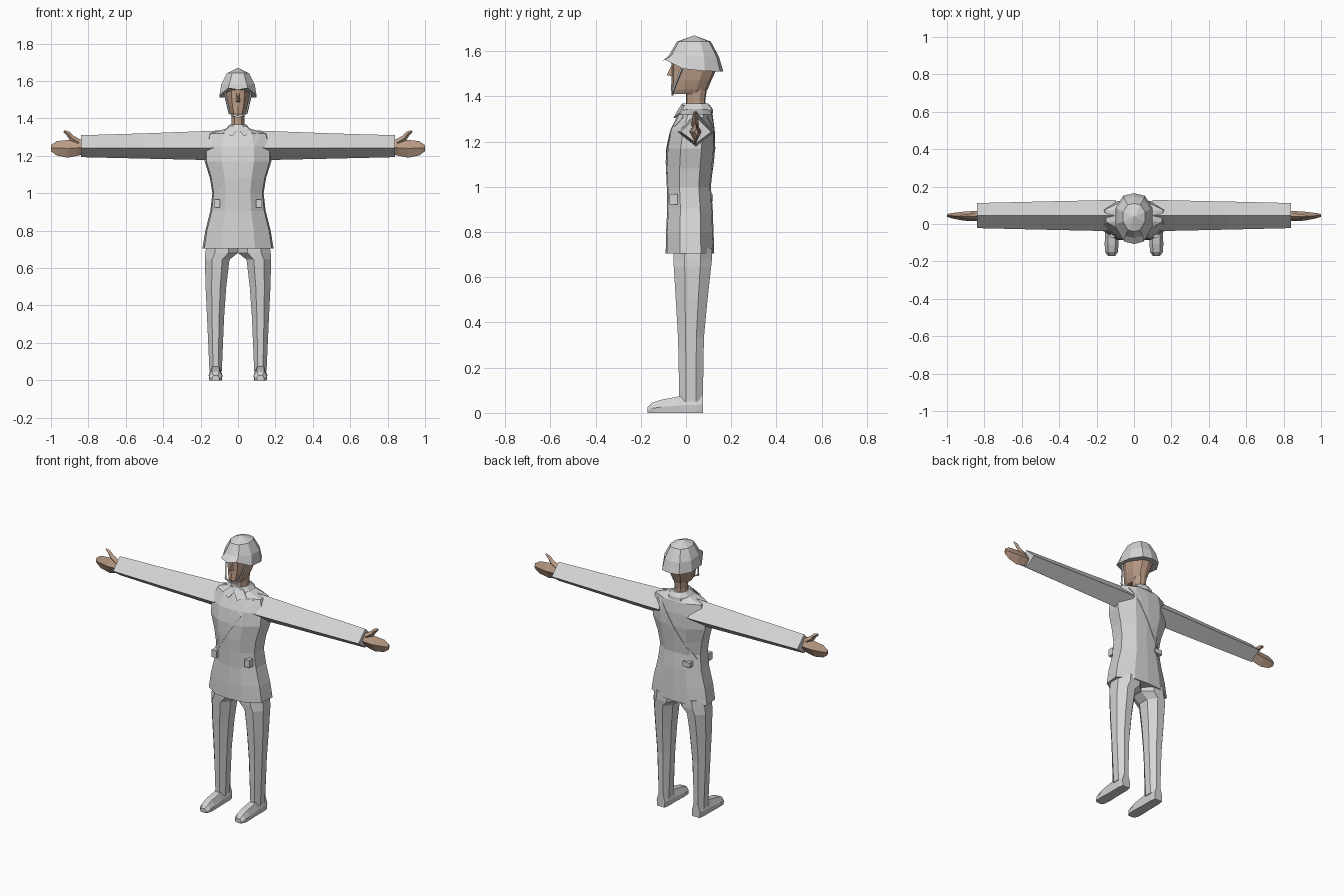
import bpy, bmesh, math
from mathutils import Vector
from mathutils.bvhtree import BVHTree

if "Cube" in bpy.data.objects:
    bpy.data.objects.remove(bpy.data.objects["Cube"])


def material(name, rgb):
    m = bpy.data.materials.new(name)
    m.diffuse_color = (*rgb, 1)
    m.use_nodes = True
    m.node_tree.nodes["Principled BSDF"].inputs["Base Color"].default_value = m.diffuse_color
    return m


CLOTH = material("light_grey_cloth", (0.66, 0.66, 0.66))
SKIN = material("tan_skin", (0.49, 0.33, 0.24))


def finish(name, bm, mat):
    bmesh.ops.recalc_face_normals(bm, faces=bm.faces)
    me = bpy.data.meshes.new(name)
    bm.to_mesh(me)
    bm.free()
    me.materials.append(mat)
    ob = bpy.data.objects.new(name, me)
    bpy.context.collection.objects.link(ob)
    return ob


def loft(name, rings, mat, caps=True):
    """Skin a list of closed rings; a ring of one point makes a tip."""
    bm = bmesh.new()
    vs = [[bm.verts.new(p) for p in r] for r in rings]
    for a, b in zip(vs, vs[1:]):
        n = max(len(a), len(b))
        for i in range(n):
            j = (i + 1) % n
            if len(b) == 1:
                bm.faces.new((a[i], a[j], b[0]))
            else:
                bm.faces.new((a[i], a[j], b[j], b[i]))
    if caps:
        for r in (vs[0], vs[-1]):
            if len(r) > 2:
                bm.faces.new(r)
    return finish(name, bm, mat)


def mirror_profile(half):
    return half + [(-x, y) for x, y in half[-2:0:-1]]


# Ten-sided body outlines: front centre round to back centre
BODY = mirror_profile([(0, -1), (.48, -.95), (.95, -.42), (1, .45), (.5, .95), (0, 1)])
HEAD = mirror_profile([(0, -1), (.5, -.9), (.95, -.3), (.95, .4), (.55, .9), (0, 1)])
LEG = [(math.cos(a) * 1.07, math.sin(a) * 1.07)
       for a in (math.pi / 8 + i * math.pi / 4 for i in range(8))]


def ring(profile, z, x0, x1, y0, y1):
    cx, cy, hx, hy = (x0 + x1) / 2, (y0 + y1) / 2, (x1 - x0) / 2, (y1 - y0) / 2
    return [(cx + px * hx, cy + py * hy, z) for px, py in profile]


def stack(profile, rows):
    return [ring(profile, z, -h, h, y0, y1) for z, h, y0, y1 in rows]


def box(name, c, size, mat):
    bm = bmesh.new()
    bmesh.ops.create_cube(bm, size=1)
    for v in bm.verts:
        v.co = Vector(c) + Vector(a * b for a, b in zip(v.co, size))
    return finish(name, bm, mat)


def beam(name, p, q, w, mat):
    """Thin square bar between two points."""
    p, q = Vector(p), Vector(q)
    rot = (q - p).to_track_quat('Z', 'Y')
    sq = [rot @ Vector((a * w, b * w, 0)) for a, b in ((-1, -1), (1, -1), (1, 1), (-1, 1))]
    return loft(name, [[p + o for o in sq], [q + o for o in sq]], mat)


# Tunic
tunic = loft("tunic", stack(BODY, [
    (.705, .19, -.09, .125), (.80, .175, -.088, .122), (.905, .148, -.083, .118),
    (1.0, .137, -.085, .11), (1.08, .15, -.088, .118), (1.17, .178, -.085, .127),
    (1.25, .178, -.07, .127), (1.32, .155, -.035, .118), (1.345, .065, -.015, .1)]), CLOTH)

# Collar band and its two front points
loft("collar", stack(HEAD, [(1.325, .078, -.035, .12), (1.345, .068, -.032, .118),
                            (1.368, .045, -.018, .1)]), CLOTH)
for s in (-1, 1):
    loft("collar_point", [[(0, -.034, 1.345), (s * .03, -.055, 1.305), (s * .08, -.03, 1.325),
                           (s * .04, -.01, 1.362)],
                          [(0, -.028, 1.345), (s * .03, -.046, 1.305), (s * .08, -.022, 1.325),
                           (s * .04, -.004, 1.362)]], CLOTH)

# Neck and head
loft("neck", stack(HEAD, [(1.32, .042, -.005, .09), (1.38, .036, .0, .085),
                          (1.45, .04, .0, .095)]), SKIN)
loft("head", stack(HEAD, [(1.41, .034, -.06, .08), (1.43, .046, -.067, .095),
                          (1.47, .06, -.064, .112), (1.52, .068, -.064, .135),
                          (1.56, .07, -.066, .138), (1.60, .06, -.055, .125)]), SKIN)
loft("nose", [[(-.014, -.055, 1.487), (.014, -.055, 1.487), (.007, -.06, 1.545),
               (-.007, -.06, 1.545)], [(0, -.085, 1.494)]], SKIN)

# Helmet with a raised brim in front and a lower neck guard
rim_z = [1.553, 1.562, 1.522, 1.512, 1.51, 1.51]
rim = ring(HEAD, 0, -.105, .105, -.107, .165)
rim = [(x, y, z) for (x, y, _), z in zip(rim, rim_z + rim_z[-2:0:-1])]
crown = [(x, y, z - .06 * max(0, y - .03)) for x, y, z in ring(HEAD, 1.582, -.094, .094, -.075, .146)]
loft("helmet", [rim, crown, ring(HEAD, 1.642, -.062, .062, -.04, .11), [(0, .037, 1.67)]], CLOTH)

# Chin strap
for s in (-1, 1):
    beam("chin_strap_side", (s * .072, -.012, 1.54), (s * .045, -.058, 1.425), .004, CLOTH)
    beam("chin_strap_lower", (s * .045, -.058, 1.425), (0, -.06, 1.408), .004, CLOTH)


def diamond(x, cy, cz, hy, zb, zt):
    return [(x, cy - hy, cz), (x, cy, zt), (x, cy + hy, cz), (x, cy, zb)]


for s, side in ((-1, "right"), (1, "left")):
    # Sleeve: long four-sided bar standing on its edge
    loft(side + "_sleeve", [diamond(s * x, .045, 1.243, hy, zb, zt) for x, hy, zb, zt in (
        (.10, .082, 1.175, 1.335), (.18, .082, 1.178, 1.332), (.50, .075, 1.185, 1.32),
        (.84, .067, 1.193, 1.31))], CLOTH)

    # Hand and bent thumb
    loft(side + "_hand", [diamond(s * x, cy, cz, hy, zb, zt) for x, cy, cz, hy, zb, zt in (
        (.82, .042, 1.245, .026, 1.21, 1.28), (.86, .042, 1.243, .027, 1.20, 1.288),
        (.91, .042, 1.24, .024, 1.19, 1.285), (.97, .044, 1.242, .015, 1.202, 1.278),
        (1.0, .046, 1.242, .007, 1.225, 1.258))], SKIN)
    thumb = []
    for x, z, r in ((.85, 1.27, .016), (.89, 1.295, .014), (.908, 1.318, .011), (.93, 1.332, .005)):
        thumb.append([(s * (x - r * .6), .04, z + r), (s * x, .04 - r, z),
                      (s * (x + r * .6), .04, z - r), (s * x, .04 + r, z)])
    loft(side + "_thumb", thumb, SKIN)

    # Trouser leg, meeting the other one at the crotch
    rows = [(.73, 0, .168, -.055, .115), (.68, 0, .176, -.057, .116), (.645, .045, .178, -.055, .112),
            (.50, .062, .174, -.046, .096), (.335, .074, .166, -.036, .08), (.05, .086, .153, -.03, .075)]
    loft(side + "_trouser_leg", [[(s * x, y, p) for x, y, p in ring(LEG, z, a, b, c, d)]
                                 for z, a, b, c, d in rows], CLOTH)

    # Shoe, swept from heel to toe
    sole = [(-.9, 0), (.9, 0), (1, .45), (.55, 1), (-.55, 1), (-1, .45)]
    loft(side + "_shoe", [[(s * (.12 + px * w), y, pz * t) for px, pz in sole] for y, w, t in (
        (.075, .028, .08), (.045, .034, .08), (-.03, .034, .073), (-.11, .037, .058),
        (-.15, .034, .045), (-.17, .02, .026))], CLOTH)

    # Waist tabs on the tunic front
    box(side + "_waist_tab", (s * .112, -.055, .945), (.034, .035, .045), CLOTH)

# Shoulder strap laid over the tunic, front and back
tree = BVHTree.FromPolygons([v.co for v in tunic.data.vertices],
                            [p.vertices for p in tunic.data.polygons])
for side, name in ((-1, "front_strap"), (1, "back_strap")):
    section = []
    for i in range(10):
        t = i / 9
        x, z = -.115 + .225 * t, .965 + .35 * t
        pair = []
        for k in (-1, 1):
            px, pz = x + k * .013, z - k * .008
            hit = tree.ray_cast(Vector((px, side, pz)), Vector((0, -side, 0)))[0]
            if hit:
                pair.append(hit)
        if len(pair) == 2:
            a, b = pair
            out = Vector((0, side * .003, 0))
            section.append([a + out, b + out, b - out, a - out])
    loft(name, section, CLOTH)

# Hip tab where the strap ends at the back
box("hip_tab", (-.085, .105, .95), (.05, .03, .03), CLOTH)
